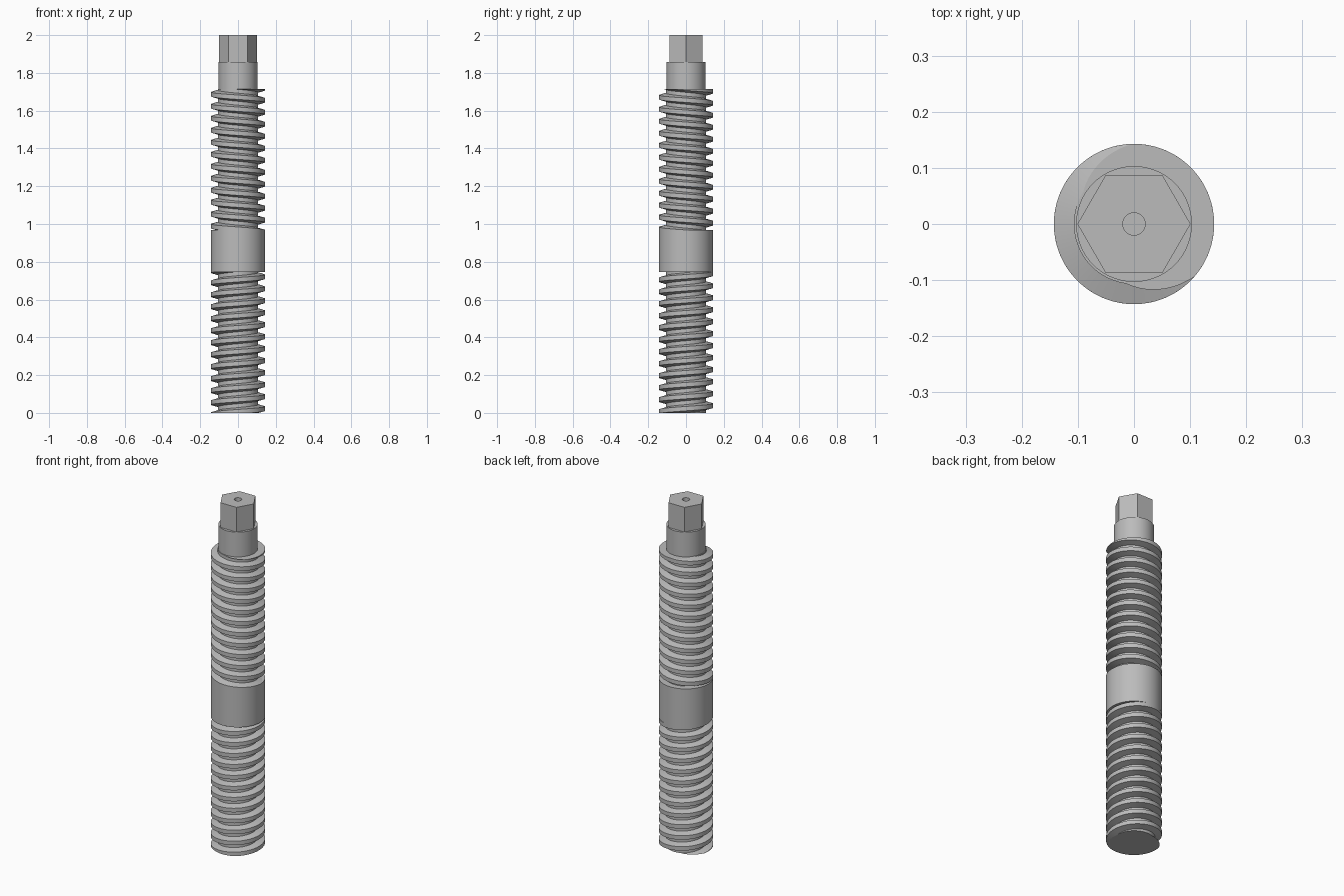
import bpy, bmesh, math
from mathutils import Vector

old = bpy.data.objects.get("Cube")
if old:
    bpy.data.objects.remove(old, do_unlink=True)

# One plain steel grey
steel = bpy.data.materials.new("steel_grey")
steel.use_nodes = True
GREY = (0.5, 0.5, 0.5, 1)
steel.diffuse_color = GREY
steel.node_tree.nodes["Principled BSDF"].inputs["Base Color"].default_value = GREY

UNIT = 2 / 126                 # one millimetre in model units
PITCH = 4 * UNIT
CREST, ROOT = 9 * UNIT, 6.75 * UNIT
SEG = 72
LOWER_END, UPPER_START, SHOULDER, HEX_BASE, TOP = (
    h * UNIT for h in (47, 61, 108, 117, 126))


def finish(name, bm, smooth=True):
    bmesh.ops.recalc_face_normals(bm, faces=bm.faces[:])
    mesh = bpy.data.meshes.new(name)
    bm.to_mesh(mesh)
    bm.free()
    mesh.materials.append(steel)
    ob = bpy.data.objects.new(name, mesh)
    bpy.context.collection.objects.link(ob)
    if smooth:
        bpy.ops.object.select_all(action='DESELECT')
        ob.select_set(True)
        bpy.context.view_layer.objects.active = ob
        bpy.ops.object.shade_smooth_by_angle(angle=math.radians(11))
    return ob


def cylinder(name, radius, z0, z1):
    bm = bmesh.new()
    bmesh.ops.create_cone(bm, cap_ends=True, segments=SEG, radius1=radius,
                          radius2=radius, depth=z1 - z0)
    bmesh.ops.translate(bm, verts=bm.verts[:], vec=(0, 0, (z0 + z1) / 2))
    return finish(name, bm)


def thread(name, z0, z1, hand, angle, crest_z, open_z):
    """Trapezoid thread cut flat at z0 and z1; a crest centre lies at angle, crest_z."""
    profile = [(-0.183, CREST), (0.183, CREST), (0.34, ROOT), (0.66, ROOT)]
    bm = bmesh.new()
    base = crest_z - PITCH * (math.ceil((crest_z - z0) / PITCH) + 2)
    turns = math.ceil((z1 - base) / PITCH) + 2
    rings = []
    for i in range(turns * SEG + 1):
        a = math.radians(angle) + hand * math.tau * i / SEG
        z = base + PITCH * i / SEG
        rings.append([bm.verts.new((r * math.cos(a), r * math.sin(a), z + dz * PITCH))
                      for dz, r in profile])
    # The last profile point joins the first point one turn higher
    for i in range(len(rings) - SEG - 1):
        here = rings[i] + [rings[i + SEG][0]]
        after = rings[i + 1] + [rings[i + 1 + SEG][0]]
        for k in range(len(profile)):
            bm.faces.new((here[k], after[k], after[k + 1], here[k + 1]))
    # Trim both ends flat and cap the exposed one
    for z, up in ((z0, -1), (z1, 1)):
        bmesh.ops.bisect_plane(bm, geom=bm.verts[:] + bm.edges[:] + bm.faces[:],
                               dist=1e-6, plane_co=(0, 0, z), plane_no=(0, 0, up),
                               clear_outer=True)
        if z != open_z:
            rim = [e for e in bm.edges if e.is_boundary
                   and all(abs(v.co.z - z) < 1e-4 for v in e.verts)]
            bmesh.ops.triangle_fill(bm, edges=rim, use_beauty=True,
                                    normal=Vector((0, 0, up)))
    loose = [v for v in bm.verts if not v.link_faces]
    bmesh.ops.delete(bm, geom=loose, context='VERTS')
    return finish(name, bm)


# Opposite-handed threads either side of a plain collar
thread("lower_thread", 0, LOWER_END, 1, -128, 0, LOWER_END)
cylinder("middle_collar", CREST, LOWER_END, UPPER_START)
thread("upper_thread", UPPER_START, SHOULDER, -1, 25, SHOULDER, UPPER_START)
cylinder("neck", 6.5 * UNIT, SHOULDER, HEX_BASE)


# Hexagonal drive end with a small centre hole
def ring(bm, count, radius, z):
    return [bm.verts.new((radius * math.cos(math.tau * i / count),
                          radius * math.sin(math.tau * i / count), z))
            for i in range(count)]


def wall(bm, low, high):
    for i in range(len(low)):
        j = (i + 1) % len(low)
        bm.faces.new((low[i], low[j], high[j], high[i]))


bm = bmesh.new()
hex_radius = 11 * UNIT / math.sqrt(3)
hex_low, hex_high = ring(bm, 6, hex_radius, HEX_BASE), ring(bm, 6, hex_radius, TOP)
hole_low, hole_high = ring(bm, 32, 0.02, TOP - 0.04), ring(bm, 32, 0.02, TOP)
wall(bm, hex_low, hex_high)
wall(bm, hole_low, hole_high)
bm.faces.new(hex_low)
bm.faces.new(hole_low)
rim = [e for e in bm.edges if all(v.co.z > TOP - 1e-4 for v in e.verts)]
bmesh.ops.triangle_fill(bm, edges=rim, use_beauty=True, normal=Vector((0, 0, 1)))
finish("hex_drive", bm, smooth=False)
